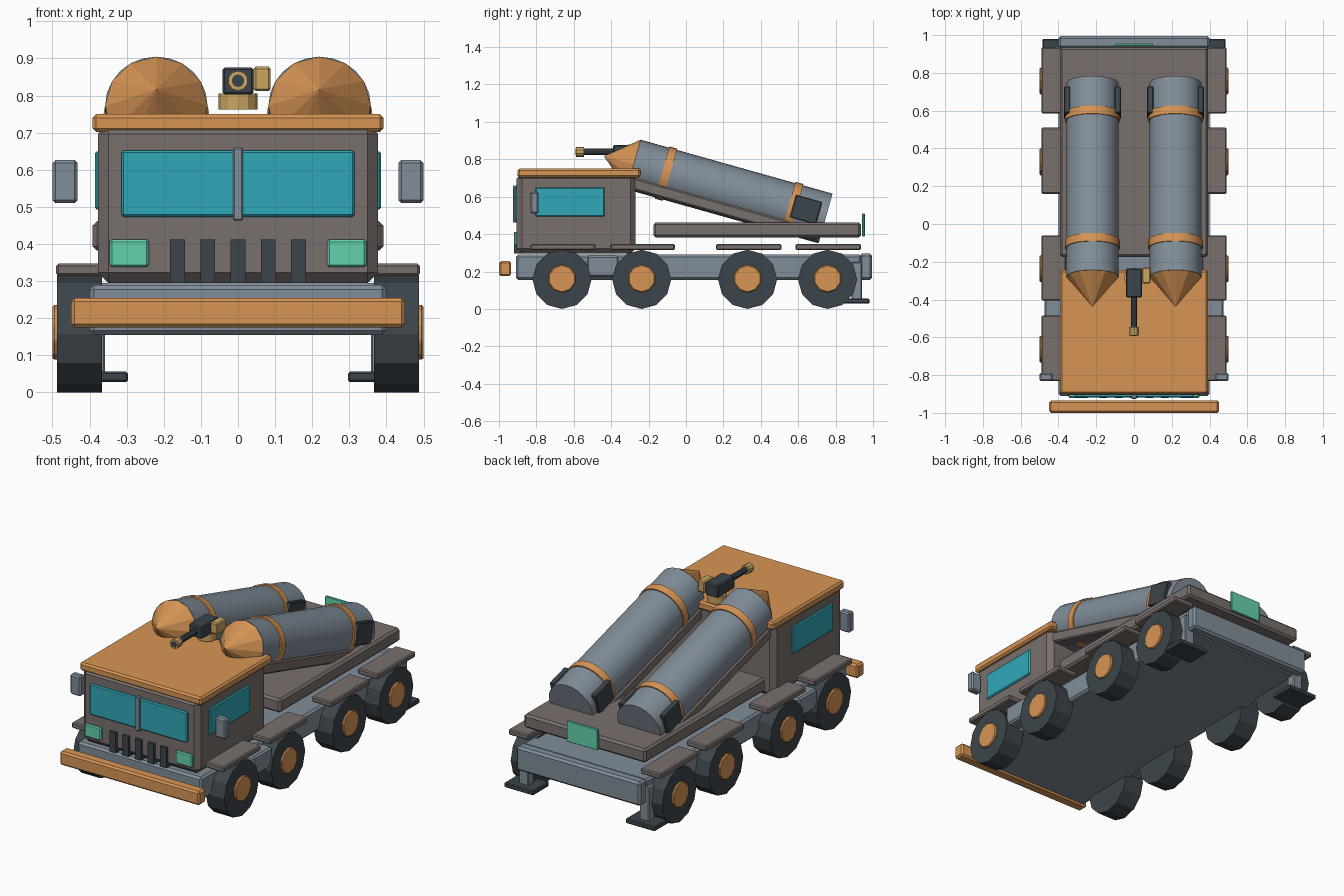
import bpy, bmesh, math
from mathutils import Matrix, Vector

if "Cube" in bpy.data.objects:
    bpy.data.objects.remove(bpy.data.objects["Cube"])

COLORS = {
    "brown": (0.19, 0.16, 0.15), "steel": (0.22, 0.27, 0.32), "dark": (0.045, 0.06, 0.07),
    "orange": (0.68, 0.30, 0.09), "teal": (0.03, 0.39, 0.48), "green": (0.13, 0.64, 0.43),
    "yellow": (0.60, 0.38, 0.12)}
MATS = {}
for n, c in COLORS.items():
    MATS[n] = bpy.data.materials.new(n)
    MATS[n].diffuse_color = (*c, 1)


def finish(bm, name, mat, frame, bevel=0):
    me = bpy.data.meshes.new(name)
    bmesh.ops.recalc_face_normals(bm, faces=bm.faces)
    bm.to_mesh(me)
    bm.free()
    me.materials.append(MATS[mat])
    ob = bpy.data.objects.new(name, me)
    bpy.context.collection.objects.link(ob)
    ob.matrix_world = frame
    if bevel:
        mod = ob.modifiers.new("bevel", "BEVEL")
        mod.width, mod.segments = bevel, 1
    return ob


def box(name, x, y, z, mat, bevel=0.006, frame=Matrix()):
    """Box from (min, max) ranges on each axis."""
    size = [abs(r[1] - r[0]) for r in (x, y, z)]
    mid = [(r[0] + r[1]) / 2 for r in (x, y, z)]
    bm = bmesh.new()
    bmesh.ops.create_cube(bm, size=1, matrix=Matrix.Translation(mid) @ Matrix.Diagonal((*size, 1)))
    return finish(bm, name, mat, frame, bevel)


def rod(name, a, b, r, mat, sides=12, r2=None, frame=Matrix(), bevel=0):
    """Cylinder or cone running from point a to point b."""
    a, b = Vector(a), Vector(b)
    rot = (b - a).to_track_quat('Z', 'Y').to_matrix().to_4x4()
    bm = bmesh.new()
    bmesh.ops.create_cone(bm, cap_ends=True, segments=sides, radius1=r,
                          radius2=r if r2 is None else r2, depth=(b - a).length,
                          matrix=Matrix.Translation((a + b) / 2) @ rot)
    return finish(bm, name, mat, frame, bevel)


def smooth(ob):
    bpy.ops.object.select_all(action='DESELECT')
    ob.select_set(True)
    bpy.context.view_layer.objects.active = ob
    bpy.ops.object.shade_smooth_by_angle(angle=math.radians(35))


# Chassis, bumpers and cargo deck
box("chassis", (-.40, .40), (-.91, .94), (.155, .29), "steel", .012)
box("rear_crossbeam", (-.40, .40), (.93, .995), (.155, .295), "steel", .012)
box("front_bumper", (-.45, .45), (-1, -.935), (.175, .255), "orange", .01)
box("deck", (-.392, .392), (-.174, .935), (.382, .462), "brown", .012)
box("rear_plate", (-.10, .10), (.942, .956), (.388, .51), "green", .003)

# Cab with roof, glass, lights and grille
box("cab", (-.377, .377), (-.905, -.27), (.295, .725), "brown", .028)
box("cab_roof", (-.392, .392), (-.90, -.243), (.702, .75), "orange", .01)
box("windshield", (-.314, .314), (-.918, -.89), (.473, .652), "teal")
box("windshield_divider", (-.014, .014), (-.926, -.89), (.463, .66), "steel", .004)
for i in range(-2, 3):
    box("grille_bar", (i * .0815 - .02, i * .0815 + .02), (-.92, -.87), (.295, .412), "dark", 0)

# Wheels, fenders and paired side parts
WHEELS = (-.663, -.237, .329, .757)
FENDERS = ((-.832, -.485), (-.405, -.06), (.16, .51), (.585, .935))
for s in (-1, 1):
    box("headlight", (s * .24, s * .346), (-.92, -.88), (.338, .412), "green", .006)
    box("side_window", (s * .36, s * .386), (-.805, -.435), (.493, .65), "teal")
    box("mirror", (s * .432, s * .50), (-.832, -.788), (.51, .626), "steel", .008)
    box("side_tank", (s * .38, s * .475), (-.53, -.36), (.17, .285), "steel", .01)
    box("stabilizer_leg", (s * .358, s * .42), (.885, .94), (.05, .25), "steel", .005)
    box("stabilizer_pad", (s * .297, s * .485), (.835, .98), (.028, .056), "dark", .005)
    for y, f in zip(WHEELS, FENDERS):
        rod("tire", (s * .367, y, .158), (s * .488, y, .158), .158, "dark", 12)
        rod("hub", (s * .45, y, .162), (s * .50, y, .162), .075, "orange", 10, bevel=.005)
        box("fender", (s * .36, s * .49), f, (.315, .347), "brown", .006)

# Tilted launcher frame: local y runs backward along each tube
TILT = Matrix.Translation((0, -.28, .772)) @ Matrix.Rotation(math.radians(-15.7), 4, 'X')
for s in (-1, 1):
    F = TILT @ Matrix.Translation((s * .22, 0, 0))
    smooth(rod("missile_tube", (0, 0, 0), (0, 1.066, 0), .138, "steel", 24, frame=F))
    rod("nose_cone", (0, 0, 0), (0, -.165, 0), .138, "orange", 12, r2=0, frame=F)
    for t in (.18, .88):
        smooth(rod("tube_band", (0, t - .022, 0), (0, t + .022, 0), .145, "orange", 24, frame=F))
    box("tube_cradle", (-.132, .132), (.02, 1.04), (-.13, -.068), "brown", .008, F)
    for c in (-1, 1):
        box("tube_clamp", (c * .118, c * .15), (.88, 1.025), (-.045, .08), "dark", .004, F)

# Roof gun
rod("gun_mount", (0, -.285, .763), (0, -.285, .805), .053, "yellow", 12)
box("gun_body", (-.042, .042), (-.39, -.235), (.803, .876), "dark")
box("ammo_box", (.042, .088), (-.315, -.23), (.812, .878), "yellow")
rod("gun_barrel", (0, -.37, .84), (0, -.592, .84), .017, "dark", 10)
rod("gun_muzzle", (0, -.545, .84), (0, -.589, .84), .027, "yellow", 10)

for m in bpy.data.materials:
    if m.users and not m.is_grease_pencil:
        m.use_nodes = True
        m.node_tree.nodes["Principled BSDF"].inputs["Base Color"].default_value = m.diffuse_color
